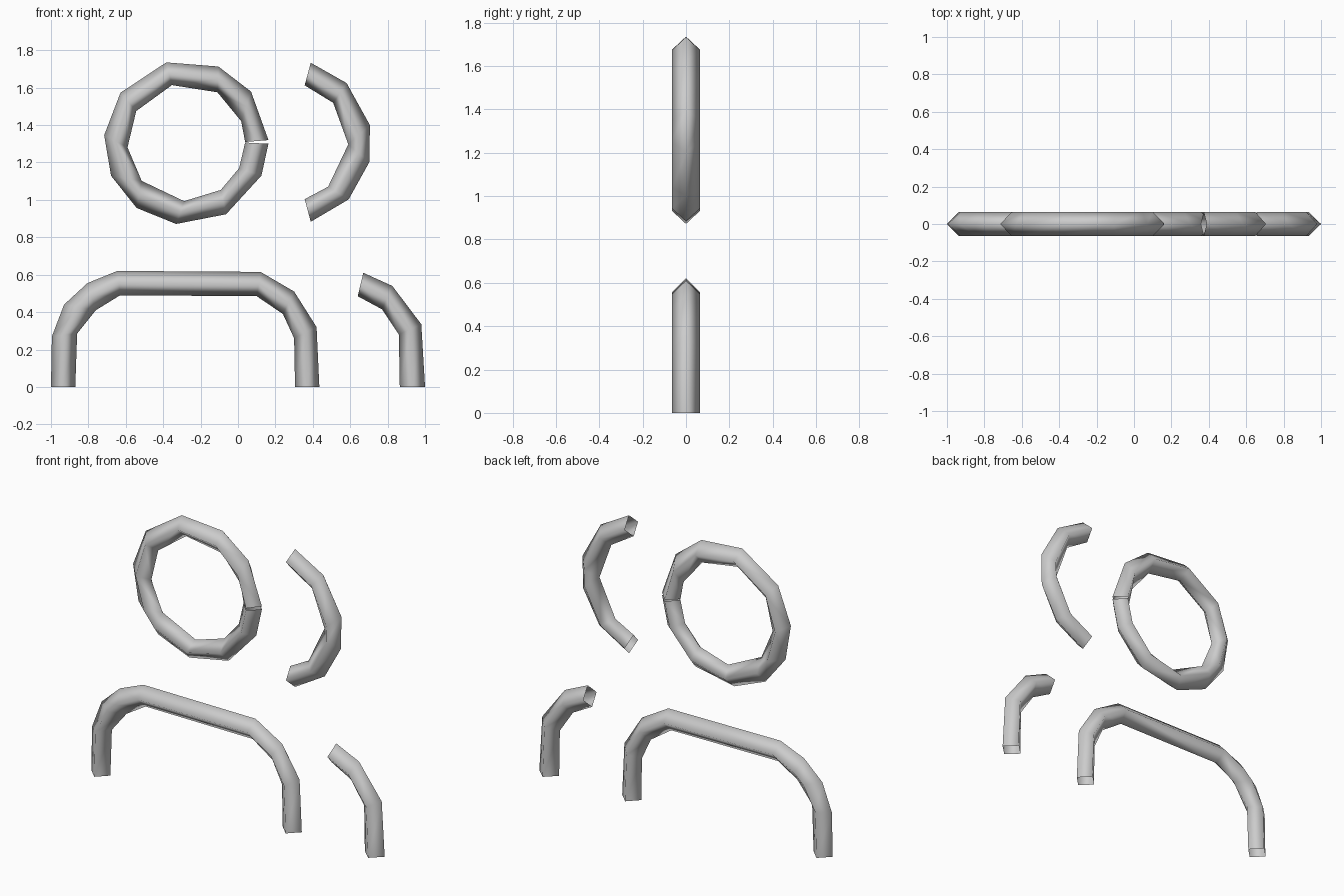
import bpy
import bmesh
from math import radians, cos, sin

cube = bpy.data.objects.get("Cube")
if cube:
    bpy.data.objects.remove(cube, do_unlink=True)

HALF_DEPTH = 0.065
OUTER_RADIUS, INNER_RADIUS = 0.44, 0.315

metal = bpy.data.materials.new("light grey")
metal.use_nodes = True
grey = (0.6, 0.6, 0.6, 1)
metal.diffuse_color = grey
metal.node_tree.nodes["Principled BSDF"].inputs["Base Color"].default_value = grey


def on_circle(center_x, center_z, radius, angles):
    """Points on an upright circle at the given angles in degrees."""
    return [(center_x + radius * cos(radians(a)), center_z + radius * sin(radians(a)))
            for a in angles]


def diamond_tube(name, outer, inner):
    """Open four-sided tube strung between an outer and an inner ridge line."""
    bm = bmesh.new()
    sections = []
    for (ox, oz), (ix, iz) in zip(outer, inner):
        mx, mz = (ox + ix) / 2, (oz + iz) / 2
        corners = [(ox, 0, oz), (mx, -HALF_DEPTH, mz), (ix, 0, iz), (mx, HALF_DEPTH, mz)]
        sections.append([bm.verts.new(c) for c in corners])
    for a, b in zip(sections, sections[1:]):
        for i in range(4):
            j = (i + 1) % 4
            bm.faces.new((a[i], a[j], b[j], b[i]))
    # Repeated ridge points collapse into triangles
    bmesh.ops.remove_doubles(bm, verts=bm.verts[:], dist=0.001)
    bmesh.ops.recalc_face_normals(bm, faces=bm.faces[:])
    for face in bm.faces:
        face.smooth = True
    mesh = bpy.data.meshes.new(name)
    bm.to_mesh(mesh)
    bm.free()
    mesh.materials.append(metal)
    obj = bpy.data.objects.new(name, mesh)
    bpy.context.collection.objects.link(obj)
    return obj


# Split ring
diamond_tube(
    "split_ring",
    on_circle(-0.277, 1.308, OUTER_RADIUS,
              [1.5, 38, 67, 104, 143, 175, 204, 233, 263, 299, 336, 359]),
    on_circle(-0.277, 1.308, INNER_RADIUS,
              [0.3, 21, 58, 104, 148, 185, 221, 221, 268, 306, 334, 359.7]))

# Open curved bar beside the ring
diamond_tube(
    "curved_bar",
    on_circle(0.275, 1.308, OUTER_RADIUS, [75, 46, 12, -14, -44, -75]),
    on_circle(0.275, 1.308, INNER_RADIUS, [75, 42, -2, -2, -49, -75]))

# Wide arch standing on two feet
diamond_tube(
    "wide_arch",
    [(-1, 0), (-0.995, 0.27), (-0.93, 0.44), (-0.805, 0.555), (-0.645, 0.62),
     (0.12, 0.615), (0.3, 0.51), (0.42, 0.32), (0.435, 0)],
    [(-0.87, 0), (-0.86, 0.285), (-0.76, 0.41), (-0.76, 0.41), (-0.63, 0.49),
     (0.1, 0.485), (0.24, 0.39), (0.3, 0.26), (0.305, 0)])

# Short bent bar on one foot
diamond_tube(
    "bent_bar",
    [(0.67, 0.61), (0.825, 0.54), (0.98, 0.335), (1, 0)],
    [(0.64, 0.485), (0.77, 0.415), (0.86, 0.28), (0.865, 0)])
